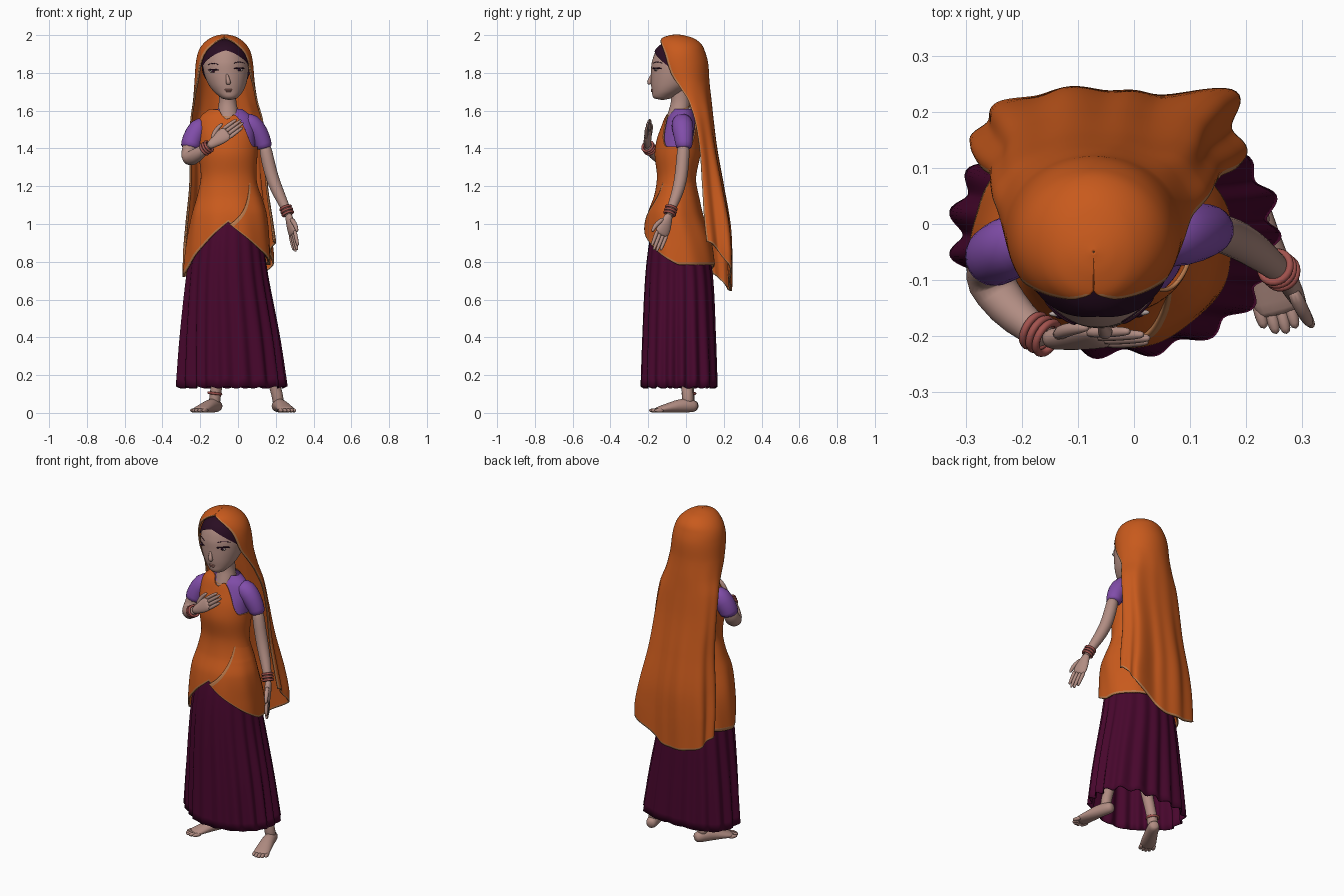
import bpy, bmesh
from math import sin, cos, pi, radians, degrees, exp, sqrt
from mathutils import Vector

if "Cube" in bpy.data.objects:
    bpy.data.objects.remove(bpy.data.objects["Cube"])


def material(name, *rgb):
    m = bpy.data.materials.new(name)
    m.use_nodes = True
    m.diffuse_color = (*rgb, 1)
    m.node_tree.nodes["Principled BSDF"].inputs["Base Color"].default_value = (*rgb, 1)
    return m


SKIN = material("skin", .44, .265, .225)
HAIR = material("dark hair", .022, .004, .016)
ORANGE = material("orange cloth", .58, .102, .012)
TRIM = material("tan trim", .5, .2, .075)
SKIRT = material("plum cloth", .064, .002, .026)
PURPLE = material("purple cloth", .22, .075, .4)
RED = material("red bangles", .36, .085, .075)
LIPS = material("lips", .4, .18, .15)
WHITE = material("eye white", .5, .42, .4)


def finish(name, bm, *mats):
    mesh = bpy.data.meshes.new(name)
    bm.to_mesh(mesh)
    bm.free()
    mesh.shade_smooth()
    ob = bpy.data.objects.new(name, mesh)
    bpy.context.collection.objects.link(ob)
    for m in mats:
        mesh.materials.append(m)
    return ob


def lookup(table, z):
    """Smoothly interpolate table rows (z first, descending)."""
    z = min(max(z, table[-1][0]), table[0][0])
    last = len(table) - 1
    i = next(k for k in range(last) if z >= table[k + 1][0])
    a, b = table[i], table[i + 1]
    p, q = table[max(i - 1, 0)], table[min(i + 2, last)]
    h = b[0] - a[0]
    t = (z - a[0]) / h
    out = []
    for k in range(1, len(a)):
        m0 = (b[k] - p[k]) / (b[0] - p[0]) * h
        m1 = (q[k] - a[k]) / (q[0] - a[0]) * h
        out.append(a[k] + t * m0 + t * t * (3 * (b[k] - a[k]) - 2 * m0 - m1)
                   + t ** 3 * (2 * (a[k] - b[k]) + m0 + m1))
    return out


def surface(name, table, mat, top, bottom, span=None, offset=0, fold=None,
            n=96, rows=40, thick=0, rim=None):
    """Stack of elliptical rings; top, bottom and span may vary round the body."""
    bm = bmesh.new()
    grid = []
    for i in range(rows + 1):
        v = (i / rows) ** 1.5
        row = []
        for j in range(n if span is None else n + 1):
            a0, a1 = span(v) if span else (-270, 90)
            d = a0 + (a1 - a0) * j / n
            a = radians(d)
            z0 = top(d) if callable(top) else top
            z1 = bottom(d) if callable(bottom) else bottom
            z = z0 + (z1 - z0) * v
            cx, cy, rx, ry = lookup(table, z)
            k = fold(a, z) if fold else 1
            row.append(bm.verts.new((cx + (max(rx, .001) + offset) * k * cos(a),
                                     cy + (max(ry, .001) + offset) * k * sin(a), z)))
        if span is None:
            row.append(row[0])
        grid.append(row)
    for i in range(rows):
        r, s = grid[i], grid[i + 1]
        for j in range(n):
            f = bm.faces.new((r[j], s[j], s[j + 1], r[j + 1]))
            # trimmed hem and side edges
            f.material_index = int(bool(rim) and (i == rows - 1 or
                                                  (span is not None and i > 8 and (j < 2 or j > n - 3))))
    ob = finish(name, bm, mat, rim or mat)
    if thick:
        mod = ob.modifiers.new("thickness", 'SOLIDIFY')
        mod.thickness, mod.offset, mod.material_offset_rim = thick, 0, int(bool(rim))
    return ob


def tube(name, path, mat, side=(1, .3, .2), n=12):
    """Capped tube; path rows are position, half width, half depth."""
    bm = bmesh.new()
    pts = [Vector(p[0]) for p in path]
    rings = []
    for i, (p, w, h) in enumerate(path):
        t = (pts[min(i + 1, len(pts) - 1)] - pts[max(i - 1, 0)]).normalized()
        s = Vector(side)
        s = (s - t * s.dot(t)).normalized()
        u = t.cross(s)
        rings.append([bm.verts.new(pts[i] + s * w * cos(2 * pi * k / n) + u * h * sin(2 * pi * k / n))
                      for k in range(n)])
    for r, s in zip(rings, rings[1:]):
        for k in range(n):
            bm.faces.new((r[k], r[(k + 1) % n], s[(k + 1) % n], s[k]))
    bm.faces.new(rings[0])
    bm.faces.new(rings[-1])
    bmesh.ops.recalc_face_normals(bm, faces=bm.faces)
    ob = finish(name, bm, mat)
    ob.modifiers.new("smooth", 'SUBSURF').levels = 1
    return ob


def limb(name, mat, *rows):
    return tube(name, [((x, y, z), r, r) for x, y, z, r in rows], mat)


def ball(name, loc, scale, mat):
    bm = bmesh.new()
    bmesh.ops.create_uvsphere(bm, u_segments=20, v_segments=12, radius=1)
    bmesh.ops.scale(bm, vec=scale, verts=bm.verts)
    bmesh.ops.translate(bm, vec=loc, verts=bm.verts)
    return finish(name, bm, mat)


def bangles(name, start, end, radius, count):
    a, b = Vector(start), Vector(end)
    for i in range(count):
        bpy.ops.mesh.primitive_torus_add(
            location=a.lerp(b, i / max(count - 1, 1)), major_radius=radius, minor_radius=.007,
            major_segments=24, minor_segments=8, rotation=(b - a).to_track_quat('Z', 'Y').to_euler())
        ob = bpy.context.object
        ob.name = f"{name}_{i + 1}"
        ob.data.materials.append(RED)
        ob.data.shade_smooth()


def front(d):
    """Degrees away from straight ahead."""
    return abs((d + 90 + 180) % 360 - 180)


# Head, hair and neck
HEAD = [(1.978, -.065, -.05, 0, 0), (1.965, -.065, -.05, .05, .05), (1.93, -.065, -.05, .094, .1),
        (1.86, -.065, -.05, .119, .13), (1.80, -.063, -.06, .117, .125), (1.74, -.057, -.075, .1, .11),
        (1.70, -.051, -.1, .076, .08), (1.675, -.047, -.12, .051, .056), (1.662, -.046, -.125, .034, .038),
        (1.656, -.045, -.125, .002, .002)]
surface("head", HEAD, SKIN, 1.978, 1.656, rows=60)
surface("hair", HEAD, HAIR, 1.978, lambda d: max(1.76, 1.918 - .115 * (front(d) / 90) ** 1.5), offset=.007)
NECK = [(1.74, -.055, -.04, .045, .05), (1.65, -.055, -.03, .046, .05),
        (1.59, -.053, -.04, .055, .055), (1.53, -.05, -.055, .058, .06)]
surface("neck", NECK, SKIN, 1.74, 1.53, rows=16, n=48)
surface("necklace", NECK, TRIM, lambda d: 1.6 - .03 * cos(radians(front(d))),
        lambda d: 1.593 - .03 * cos(radians(front(d))), offset=.004, rows=2, n=48)


# Face
def on_face(x, z, out=0):
    cx, cy, rx, ry = lookup(HEAD, z)
    return (x, cy - ry * sqrt(1 - ((x - cx) / rx) ** 2) - out, z)


for label, s in (("right", -1), ("left", 1)):
    ex, ez = -.062 + s * .069, 1.812 + s * .004
    for part, size, mat, out in (("eye", (.021, .006, .007), WHITE, -.002),
                                 ("iris", (.009, .004, .007), HAIR, .003)):
        ball(f"{label}_{part}", on_face(ex, ez, out), size, mat)
    for part, z, lift, half, r in (("lashes", .006, .004, .029, .0045), ("brow", .034, .009, .03, .0022)):
        line = [(on_face(ex + k * half, ez + z + lift * (1 - k * k), .001), r, r)
                for k in (-1, -.5, 0, .5, 1)]
        tube(f"{label}_{part}", line, HAIR, side=(0, 0, 1), n=6)
limb("nose", SKIN, (-.06, -.176, 1.8, .006), (-.056, -.186, 1.775, .009),
     (-.051, -.197, 1.752, .014), (-.05, -.187, 1.739, .013))
ball("upper_lip", on_face(-.05, 1.711, -.001), (.021, .006, .005), LIPS)
ball("lower_lip", on_face(-.05, 1.703, -.001), (.017, .007, .005), LIPS)

# Blouse and wrapped cloth share one body shape
BODY = [(1.63, -.056, -.02, .045, .042), (1.60, -.056, -.02, .09, .055), (1.57, -.057, -.025, .125, .07),
        (1.52, -.057, -.03, .145, .085), (1.45, -.055, -.04, .145, .1), (1.37, -.053, -.045, .142, .107),
        (1.25, -.05, -.05, .133, .09), (1.15, -.05, -.053, .152, .102), (1.05, -.05, -.06, .18, .131),
        (.9, -.056, -.045, .202, .164), (.72, -.06, -.037, .217, .18)]
surface("blouse", BODY, PURPLE, 1.61, 1.25)


def wrap_top(d):
    t = min(max((abs((d + 180) % 360 - 180) - 30) / 50, 0), 1)
    return 1.41 + .195 * t * t * (3 - 2 * t) - .05 * exp(-(front(d) / 17) ** 2)


def wrap_hem(d):
    base = .79 - .07 * max(0, -cos(radians(d)))
    return base + (1.01 - base) * max(0, 1 - front(d) / 90) ** 1.2


def flare(a, z):
    """Lower cloth is fuller at the back and flatter at the front right."""
    side = 1 if sin(a) > 0 else 1.4 * min(0, cos(a))
    return 1 + .12 * side * sin(2 * a) ** 2 * min(1, max(0, (1.05 - z) / .9))


def wrap_fold(a, z):
    return flare(a, z) + .012 * sin(9 * a + 6 * z) * min(1, max(0, (1.3 - z) * 3))


def flap_fold(a, z):
    return wrap_fold(a, z) - .7 * max(0, z - 1.13)


surface("body_wrap", BODY, ORANGE, wrap_top, wrap_hem, offset=.01, fold=wrap_fold, rows=70, thick=.008, rim=TRIM)
surface("wrap_flap", BODY, ORANGE, 1.27, lambda d: wrap_hem(d) - .006, offset=.018, fold=flap_fold,
        span=lambda v: (-35 - 53 * v, 80), rows=60, thick=.008, rim=TRIM, n=70)

# Pleated skirt
GOWN = [(1.05, -.05, -.055, .15, .105), (.9, -.056, -.043, .184, .148), (.72, -.057, -.037, .211, .173),
        (.4, -.044, -.037, .255, .186), (.13, -.034, -.037, .282, .193)]
surface("skirt", GOWN, SKIRT, 1.05, lambda d: .135 + .006 * sin(radians(d * 18)), n=240, rows=30, thick=.006,
        fold=lambda a, z: flare(a, z) + (.01 + .042 * (1.05 - z)) * sin(18 * a + .5 * sin(3 * a)))

# Head veil falling down the back
VEIL = [(2.0, -.072, -.05, 0, 0), (1.995, -.072, -.05, .035, .035), (1.98, -.072, -.045, .073, .082),
        (1.95, -.072, -.035, .11, .112), (1.91, -.072, -.03, .134, .127), (1.85, -.072, -.025, .147, .138),
        (1.75, -.071, -.01, .155, .13), (1.65, -.067, .015, .167, .117), (1.55, -.06, .045, .187, .098),
        (1.4, -.055, .07, .195, .092), (1.2, -.05, .085, .2, .112), (1.0, -.045, .1, .222, .13),
        (.85, -.042, .12, .235, .118), (.64, -.045, .15, .235, .088)]
OPENING = [(2.0, 90), (1.985, 90), (1.975, 74), (1.95, 57), (1.91, 43), (1.85, 33), (1.75, 25),
           (1.65, 11), (1.55, 0), (.6, 0)]


def veil_span(v):
    a = lookup(OPENING, 2 - 1.36 * v)[0]
    return -a, 180 + a


def veil_hem(d):
    c = cos(radians(d))
    return .645 + (.26 * c * c if c > 0 else .09 * c ** 4)


def veil_fold(a, z):
    w = min(1, max(0, (1.75 - z) / .9))
    tip = .25 * exp(-((degrees(a) - 48) / 11) ** 2) - .12 * exp(-((degrees(a) - 70) / 10) ** 2)
    return 1 + w * (.07 * sin(2 * a) ** 2 + .045 * sin(11 * a) + tip)


surface("veil", VEIL, ORANGE, 2.0, veil_hem, span=veil_span, fold=veil_fold, rows=160, thick=.009, rim=TRIM)

# Sleeves and arms
limb("right_sleeve", PURPLE, (-.13, -.02, 1.54, .05), (-.185, -.028, 1.535, .06), (-.23, -.045, 1.475, .06),
     (-.25, -.058, 1.42, .056), (-.253, -.062, 1.395, .055))
limb("left_sleeve", PURPLE, (.02, -.02, 1.54, .055), (.07, -.02, 1.535, .063), (.113, -.014, 1.475, .056),
     (.136, -.01, 1.42, .046), (.14, -.01, 1.395, .044))
limb("right_arm", SKIN, (-.248, -.058, 1.45, .042), (-.258, -.07, 1.38, .045), (-.26, -.1, 1.338, .046),
     (-.225, -.15, 1.36, .04), (-.185, -.185, 1.39, .031), (-.15, -.205, 1.415, .024))
limb("left_arm", SKIN, (.135, -.01, 1.45, .036), (.16, -.018, 1.32, .036), (.185, -.028, 1.23, .036),
     (.22, -.05, 1.15, .032), (.25, -.075, 1.09, .025), (.27, -.092, 1.035, .022))
bangles("right_bangle", (-.178, -.19, 1.395), (-.155, -.203, 1.411), .03, 3)
bangles("left_bangle", (.252, -.077, 1.085), (.264, -.087, 1.055), .028, 3)


# Hands
def hand(label, wrist, tip, across, thumb):
    w, d = Vector(wrist), Vector(tip) - Vector(wrist)
    s = Vector(across)
    s = (s - d * s.dot(d) / d.length_squared).normalized()
    tube(f"{label}_palm", [(w + d * f, a, b) for f, a, b in
                           ((-.06, .02, .019), (.12, .028, .02), (.3, .04, .019), (.48, .042, .015), (.56, .036, .01))],
         SKIN, side=s)
    for i in (-1.5, -.5, .5, 1.5):
        root, end = w + d * .45 + s * i * .02, w + d * (1 - .04 * i * i) + s * i * .019
        tube(f"{label}_finger", [(root.lerp(end, f), r, r) for f, r in
                                 ((0, .0115), (.5, .011), (.9, .009), (1, .005))], SKIN, side=s, n=8)
    tube(f"{label}_thumb", [(w + d * f + s * thumb * g, r, r) for f, g, r in
                            ((.12, .018, .014), (.32, .048, .014), (.5, .056, .011), (.58, .055, .006))],
         SKIN, side=d.cross(s), n=8)


hand("right", (-.15, -.205, 1.415), (.025, -.2, 1.545), (-.55, .3, .7), 1)
hand("left", (.268, -.09, 1.045), (.31, -.165, .855), (-.4, .85, -.4), -1)


# Legs and bare feet
def foot(label, x, y, dx, dy):
    d = Vector((dx, dy, 0)).normalized()
    s = Vector((-d.y, d.x, 0))
    base = Vector((x, y, 0))

    def at(f, z, g=0):
        return base + d * f + s * g + Vector((0, 0, z))
    tube(f"{label}_foot", [(at(f, z), w, h) for f, z, w, h in
                           ((-.052, .034, .02, .02), (-.035, .036, .034, .034), (.03, .041, .036, .041),
                            (.1, .028, .044, .028), (.155, .018, .048, .018), (.18, .015, .042, .012))], SKIN, side=s)
    for i in range(-2, 3):
        tube(f"{label}_toe", [(at(f - .005 * i * i, .013, i * .018), r, r) for f, r in
                              ((.16, .012), (.195, .013), (.215, .007))], SKIN, side=s, n=8)
    limb(f"{label}_leg", SKIN, (x, y, .03, .034), (x * .98, y, .1, .031), (x * .8, y - .01, .2, .031),
         (x * .5, y - .03, .45, .045))


foot("right", -.125, .015, -.55, -1)
foot("left", .215, .01, .28, -1)
bangles("anklet", (-.123, .015, .103), (-.121, .015, .12), .033, 1)
